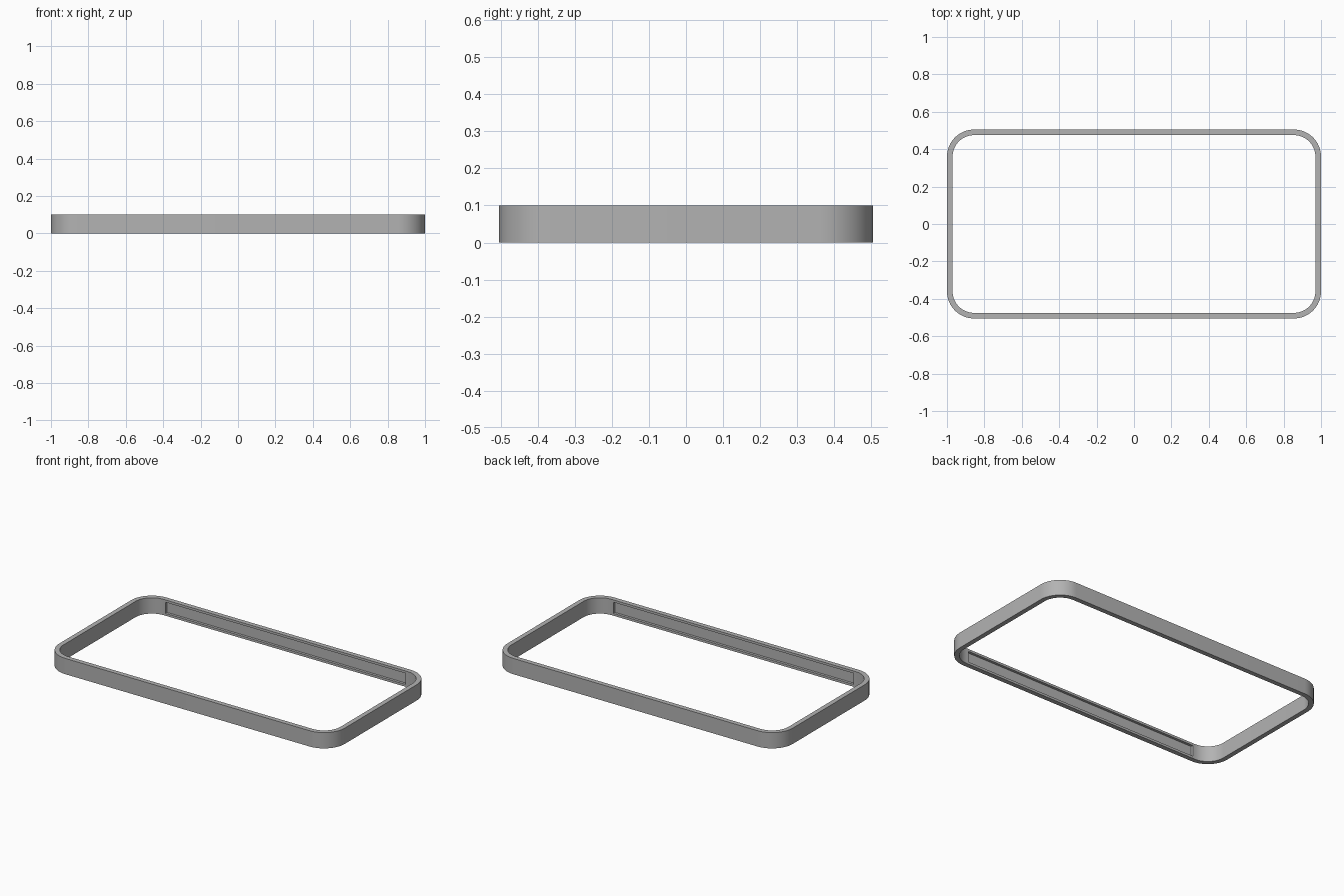
import bpy, bmesh
from math import sin, cos, pi
from mathutils import Vector

cube = bpy.data.objects.get("Cube")
if cube:
    bpy.data.objects.remove(cube, do_unlink=True)

HALF_X, HALF_Y, HEIGHT = 1.0, 0.505, 0.1
WALL, RADIUS, STEPS = 0.03, 0.145, 16
GROOVE_MARGIN, GROOVE_DEPTH = 0.021, 0.016

grey = bpy.data.materials.new("plain grey")
grey.use_nodes = True
colour = (0.45, 0.45, 0.45, 1)
grey.diffuse_color = colour
grey.node_tree.nodes["Principled BSDF"].inputs["Base Color"].default_value = colour


def outline(radius):
    """Rounded rectangle around fixed corner centres."""
    cx, cy = HALF_X - RADIUS, HALF_Y - RADIUS
    points = []
    for quarter, (sx, sy) in enumerate([(1, 1), (-1, 1), (-1, -1), (1, -1)]):
        for i in range(STEPS + 1):
            a = (quarter + i / STEPS) * pi / 2
            points.append((sx * cx + radius * cos(a), sy * cy + radius * sin(a)))
    return points


# Rounded band: four rings of vertices joined by quads
bm = bmesh.new()
outer, inner = outline(RADIUS), outline(RADIUS - WALL)
rings = [[bm.verts.new((x, y, z)) for x, y in path]
         for path, z in [(outer, 0), (outer, HEIGHT), (inner, HEIGHT), (inner, 0)]]
for k, ring in enumerate(rings):
    nxt = rings[(k + 1) % len(rings)]
    for i in range(len(ring)):
        j = (i + 1) % len(ring)
        bm.faces.new((ring[i], ring[j], nxt[j], nxt[i]))
bmesh.ops.recalc_face_normals(bm, faces=bm.faces)

# Long shallow groove in the inside of the front and back walls
long_walls = [f for f in bm.faces
              if abs(f.normal.y) > 0.99 and f.calc_area() > HEIGHT
              and f.normal.y * f.calc_center_median().y < 0]
for wall in long_walls:
    inward = Vector((0, -wall.normal.y, 0))
    bmesh.ops.inset_individual(bm, faces=[wall], thickness=GROOVE_MARGIN)
    floor = bmesh.ops.extrude_discrete_faces(bm, faces=[wall])["faces"][0]
    bmesh.ops.translate(bm, verts=floor.verts, vec=inward * GROOVE_DEPTH)

mesh = bpy.data.meshes.new("frame_band")
bm.to_mesh(mesh)
bm.free()
mesh.materials.append(grey)
band = bpy.data.objects.new("frame_band", mesh)
bpy.context.collection.objects.link(band)

# Smooth corners, crisp edges
bpy.context.view_layer.objects.active = band
band.select_set(True)
bpy.ops.object.shade_smooth_by_angle(angle=pi / 6)
